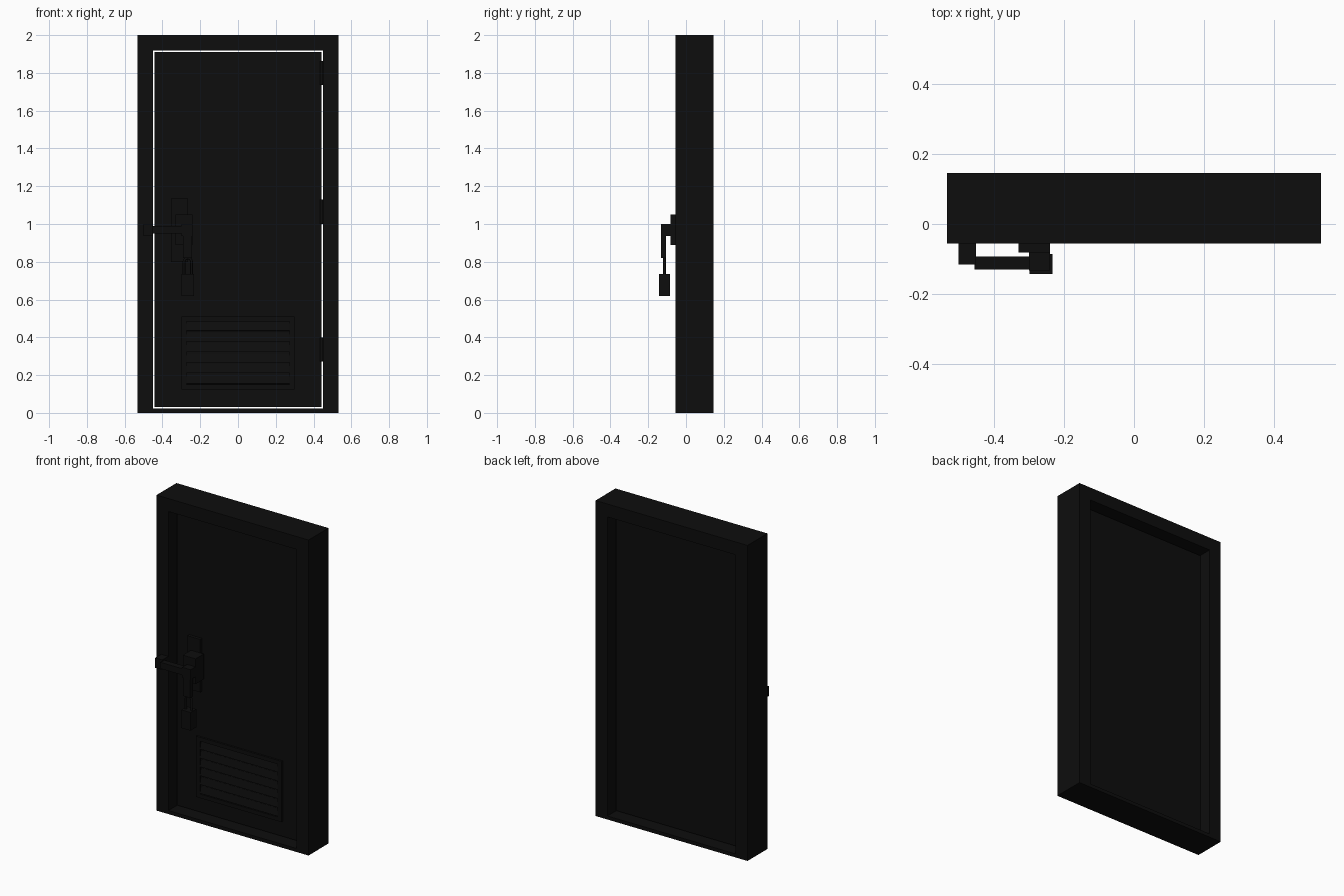
import bpy, math

cube = bpy.data.objects.get("Cube")
if cube:
    bpy.data.objects.remove(cube, do_unlink=True)

black = bpy.data.materials.new("near_black")
black.use_nodes = True
colour = (0.004, 0.004, 0.004, 1)
black.diffuse_color = colour
black.node_tree.nodes["Principled BSDF"].inputs["Base Color"].default_value = colour


def finish(ob, name):
    ob.name = name
    ob.data.materials.append(black)
    return ob


def box(name, x, y, z, tilt=0):
    """Box spanning the given (low, high) ranges, optionally tilted about x."""
    bpy.ops.mesh.primitive_cube_add(size=1)
    ob = bpy.context.object
    ob.location = [(a + b) / 2 for a, b in (x, y, z)]
    ob.scale = [b - a for a, b in (x, y, z)]
    ob.rotation_euler.x = tilt
    return finish(ob, name)


def border(name, half, width, y, z):
    """Rectangular surround: two posts with rails between them."""
    for side, s in (("left", 1), ("right", -1)):
        box(f"{name}_{side}", sorted((s * half, s * (half - width))), y, z)
    inner = (width - half, half - width)
    return inner


# Door frame: jambs, lintel and threshold
depth = (-0.055, 0.145)
opening = border("frame_jamb", 0.533, 0.083, depth, (0, 2))
box("frame_lintel", opening, depth, (1.918, 2))
box("frame_threshold", opening, depth, (0, 0.022))

# Door leaf with a narrow clear gap all round
box("door_leaf", (-0.442, 0.442), (0.02, 0.07), (0.03, 1.91))

# Vent grille with slanted slats
face = (0.008, 0.022)
span = border("vent_post", 0.3, 0.028, face, (0.125, 0.51))
box("vent_top_rail", span, face, (0.485, 0.51))
box("vent_bottom_rail", span, face, (0.125, 0.15))
for i in range(6):
    z = 0.178 + i * 0.056
    box(f"vent_slat_{i + 1}", span, (0.013, 0.019), (z - 0.024, z + 0.024), math.radians(-12))

# Hinges: knuckle with a leaf on the door and one on the jamb
for i, z in enumerate((0.335, 1.065, 1.8)):
    bpy.ops.mesh.primitive_cylinder_add(vertices=16, radius=0.013, depth=0.128,
                                        location=(0.446, 0.01, z))
    finish(bpy.context.object, f"hinge_knuckle_{i + 1}")
    bpy.ops.object.shade_smooth_by_angle()
    box(f"hinge_door_leaf_{i + 1}", (0.423, 0.446), (0.014, 0.021), (z - 0.064, z + 0.064))
    box(f"hinge_jamb_leaf_{i + 1}", (0.446, 0.452), (-0.015, 0.021), (z - 0.064, z + 0.064))

# Latch: back plate, housing, bar and the keeper on the frame
box("latch_plate", (-0.355, -0.265), (0, 0.021), (0.8, 1.135))
box("latch_housing", (-0.33, -0.24), (-0.082, 0.001), (0.89, 1.05))
box("latch_pivot", (-0.3, -0.24), (-0.132, -0.08), (0.937, 1.0))
box("latch_bar", (-0.455, -0.295), (-0.13, -0.092), (0.95, 0.99))
box("latch_keeper", (-0.5, -0.45), (-0.115, -0.054), (0.937, 1.0))
box("hasp_strap", (-0.292, -0.243), (-0.132, -0.106), (0.82, 0.94))

# Padlock: body and curved shackle
box("padlock_body", (-0.298, -0.233), (-0.143, -0.085), (0.62, 0.735))
curve = bpy.data.curves.new("padlock_shackle", "CURVE")
curve.dimensions = "3D"
curve.bevel_depth = 0.007
curve.bevel_resolution = 2
arc = [(0.02 * math.cos(a), 0.8 + 0.02 * math.sin(a))
       for a in (math.pi * i / 8 for i in range(9))]
path = [(0.02, 0.73)] + arc + [(-0.02, 0.73)]
spline = curve.splines.new("POLY")
spline.points.add(len(path) - 1)
for point, (x, z) in zip(spline.points, path):
    point.co = (x - 0.266, -0.114, z, 1)
shackle = bpy.data.objects.new("padlock_shackle", curve)
bpy.context.collection.objects.link(shackle)
finish(shackle, "padlock_shackle")
